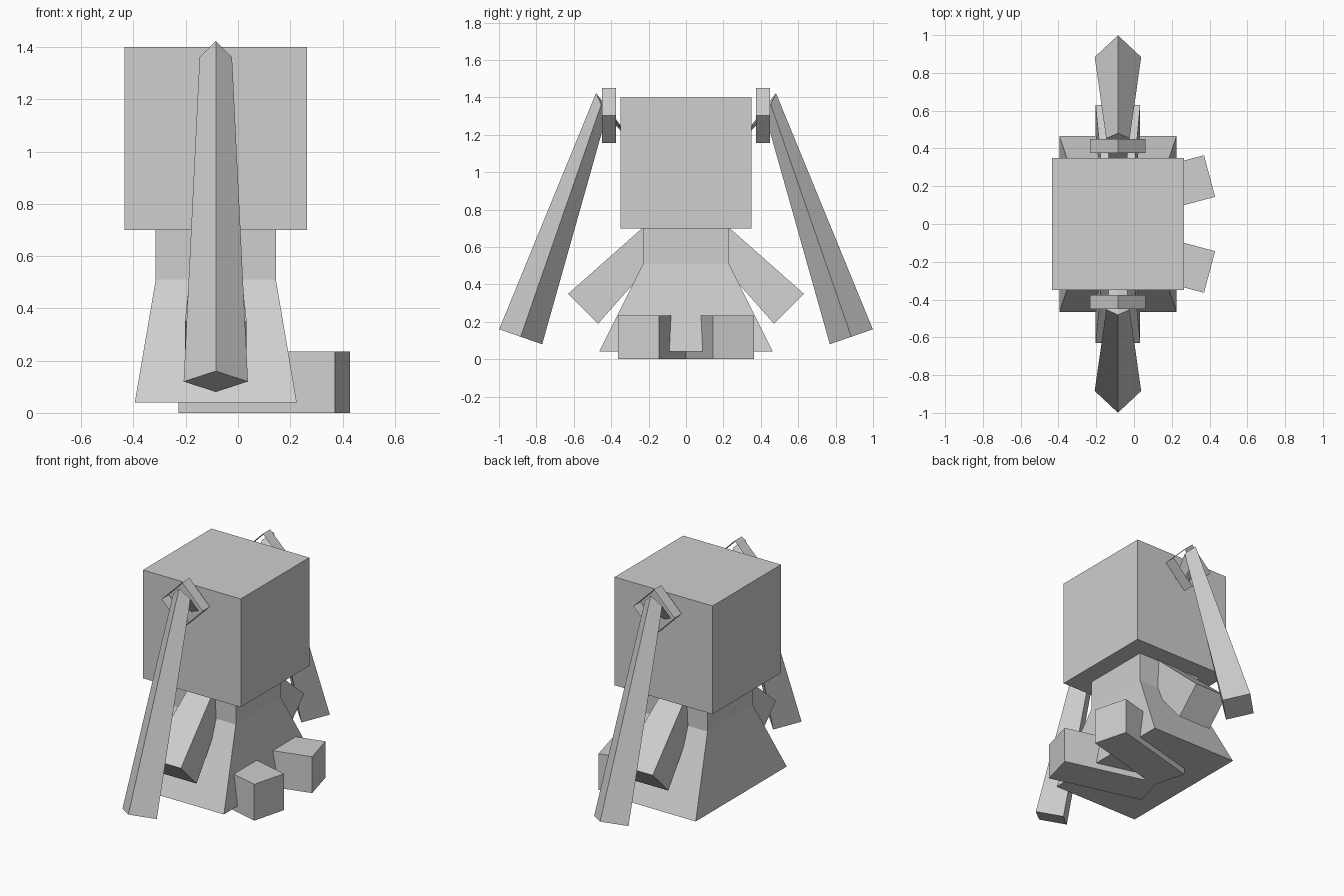
import bpy, bmesh, math
from mathutils import Vector

if "Cube" in bpy.data.objects:
    bpy.data.objects.remove(bpy.data.objects["Cube"], do_unlink=True)

CX = -0.085  # shared centre line of head, body, arms and hair

grey = bpy.data.materials.new("plain grey")
grey.use_nodes = True
grey.diffuse_color = (0.62, 0.62, 0.62, 1)
grey.node_tree.nodes["Principled BSDF"].inputs["Base Color"].default_value = (0.62, 0.62, 0.62, 1)


def loft(name, rings, caps=True, mirror=False):
    """Skin a run of four-sided rings, optionally mirrored across y."""
    bm = bmesh.new()
    loops = [[bm.verts.new(p) for p in ring] for ring in rings]
    for a, b in zip(loops, loops[1:]):
        for i in range(4):
            j = (i + 1) % 4
            bm.faces.new((a[i], a[j], b[j], b[i]))
    if caps:
        bm.faces.new(loops[0][::-1])
        bm.faces.new(loops[-1])
    bmesh.ops.recalc_face_normals(bm, faces=bm.faces)
    if not caps:
        # an open band has to face away from its own axis
        mid = sum((v.co for v in bm.verts), Vector()) / len(bm.verts)
        for f in bm.faces:
            if f.normal.dot(f.calc_center_median() - mid) < 0:
                f.normal_flip()
    mesh = bpy.data.meshes.new(name)
    bm.to_mesh(mesh)
    bm.free()
    mesh.materials.append(grey)
    obj = bpy.data.objects.new(name, mesh)
    bpy.context.collection.objects.link(obj)
    if mirror:
        mod = obj.modifiers.new("Mirror", "MIRROR")
        mod.use_axis = (False, True, False)
        mod.use_mirror_merge = False
    return obj


def ring(centre, u, v):
    """Rectangle around a centre with half-extent vectors u and v."""
    c, u, v = Vector(centre), Vector(u), Vector(v)
    return [c - u - v, c + u - v, c + u + v, c - u + v]


def diamond(centre, u, v):
    """Diamond whose corners lie at the ends of u and v."""
    c, u, v = Vector(centre), Vector(u), Vector(v)
    return [c - u, c - v, c + u, c + v]


def level(z, hx, hy):
    return ring((CX, 0, z), (hx, 0, 0), (0, hy, 0))


# Head and flared dress
loft("head", [level(0.70, 0.35, 0.35), level(1.40, 0.35, 0.35)])
loft("body", [level(0.04, 0.31, 0.465), level(0.51, 0.23, 0.23), level(0.705, 0.23, 0.23)])

# Arms: slope down at 45 degrees and widen toward the hand
loft("arms", [
    ring((CX, 0.172, 0.648), (0.08, 0, 0), (0, 0.057, 0.057)),
    ring((CX, 0.55, 0.27), (0.118, 0, 0), (0, 0.08, 0.08)),
], mirror=True)

# Feet: blocks turned outward
turn = math.radians(15)
ahead = Vector((math.cos(turn), math.sin(turn), 0))
across = Vector((-math.sin(turn), math.cos(turn), 0)) * 0.114
toe = Vector((0.40, 0.254, 0.1175))
loft("feet", [ring(toe - ahead * d, across, (0, 0, 0.1175)) for d in (0.62, 0)], mirror=True)

# Bunches of hair: short stub out of the head, mitred bend, long widening tail
loft("hair_bunches", [
    diamond((CX, 0.32, 1.205), (0.045, 0, 0), (0, 0.025, 0.04)),
    diamond((CX, 0.453, 1.362), (0.062, 0, 0), (0, 0.028, 0.061)),
    diamond((CX, 0.884, 0.12), (0.123, 0, 0), (0, 0.115, 0.04)),
], mirror=True)

# Hair ties: open diamond bands around the stubs
loft("hair_ties", [
    diamond((CX, y, 1.304), (0.147, 0, 0), (0, 0, 0.147)) for y in (0.375, 0.45)
], caps=False, mirror=True)
